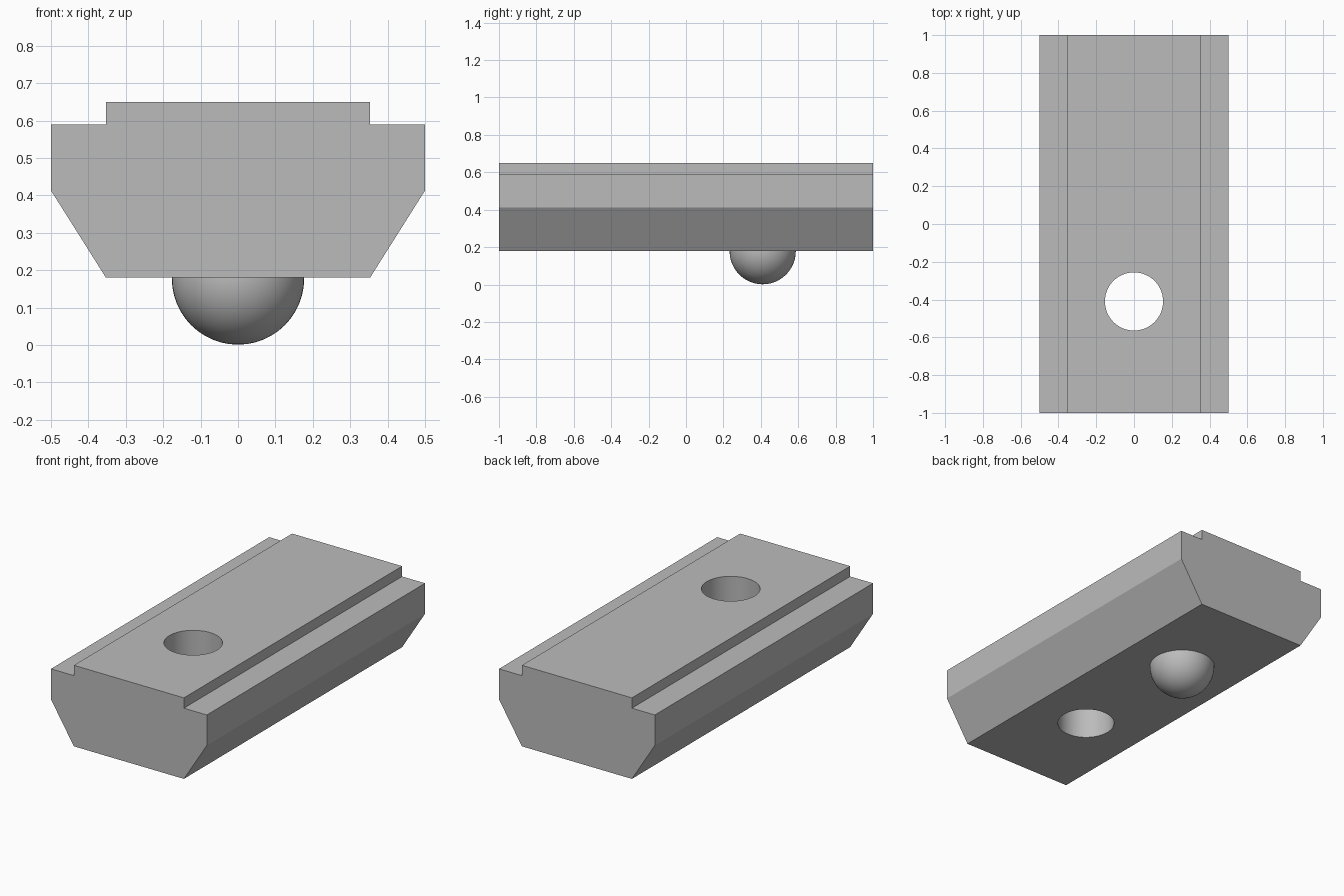
import bpy
import bmesh

# Remove the default cube only
cube = bpy.data.objects.get("Cube")
if cube:
    bpy.data.objects.remove(cube, do_unlink=True)

# Single grey metal colour
grey = bpy.data.materials.new("light_grey")
grey.use_nodes = True
colour = (0.5, 0.5, 0.5, 1.0)
grey.diffuse_color = colour
grey.node_tree.nodes["Principled BSDF"].inputs["Base Color"].default_value = colour

BOTTOM, TOP = 0.18, 0.65
HALF_LENGTH = 1.0
FEATURE_Y = 0.41   # distance of hole and ball from the middle


def smooth(obj):
    bpy.ops.object.select_all(action="DESELECT")
    obj.select_set(True)
    bpy.context.view_layer.objects.active = obj
    bpy.ops.object.shade_smooth_by_angle(angle=0.5)


# Bar: half profile (x, z) mirrored and extruded along y
half = [(0.353, BOTTOM), (0.5, 0.413), (0.5, 0.59), (0.353, 0.59), (0.353, TOP)]
profile = half + [(-x, z) for x, z in reversed(half)]
bm = bmesh.new()
end = bm.faces.new([bm.verts.new((x, -HALF_LENGTH, z)) for x, z in profile])
result = bmesh.ops.extrude_face_region(bm, geom=[end])
new_verts = [g for g in result["geom"] if isinstance(g, bmesh.types.BMVert)]
bmesh.ops.translate(bm, verts=new_verts, vec=(0, 2 * HALF_LENGTH, 0))
bmesh.ops.recalc_face_normals(bm, faces=bm.faces)
mesh = bpy.data.meshes.new("slot_bar")
bm.to_mesh(mesh)
bm.free()
bar = bpy.data.objects.new("slot_bar", mesh)
bpy.context.collection.objects.link(bar)
bar.data.materials.append(grey)

# Through hole near the front
bpy.ops.mesh.primitive_cylinder_add(vertices=64, radius=0.154, depth=2,
                                    location=(0, -FEATURE_Y, 0.4))
cutter = bpy.context.object
cutter.name = "hole_cutter"
cutter.hide_render = True
cutter.data.materials.append(grey)
cut = bar.modifiers.new("hole", "BOOLEAN")
cut.operation = "DIFFERENCE"
cut.solver = "EXACT"
cut.object = cutter
bpy.context.view_layer.objects.active = bar
bpy.ops.object.modifier_apply(modifier=cut.name)
bpy.data.objects.remove(cutter, do_unlink=True)
smooth(bar)

# Spring ball protruding below, near the back
bpy.ops.mesh.primitive_uv_sphere_add(segments=48, ring_count=24, radius=0.177,
                                     location=(0, FEATURE_Y, 0.178))
ball = bpy.context.object
ball.name = "spring_ball"
ball.data.materials.append(grey)
smooth(ball)
